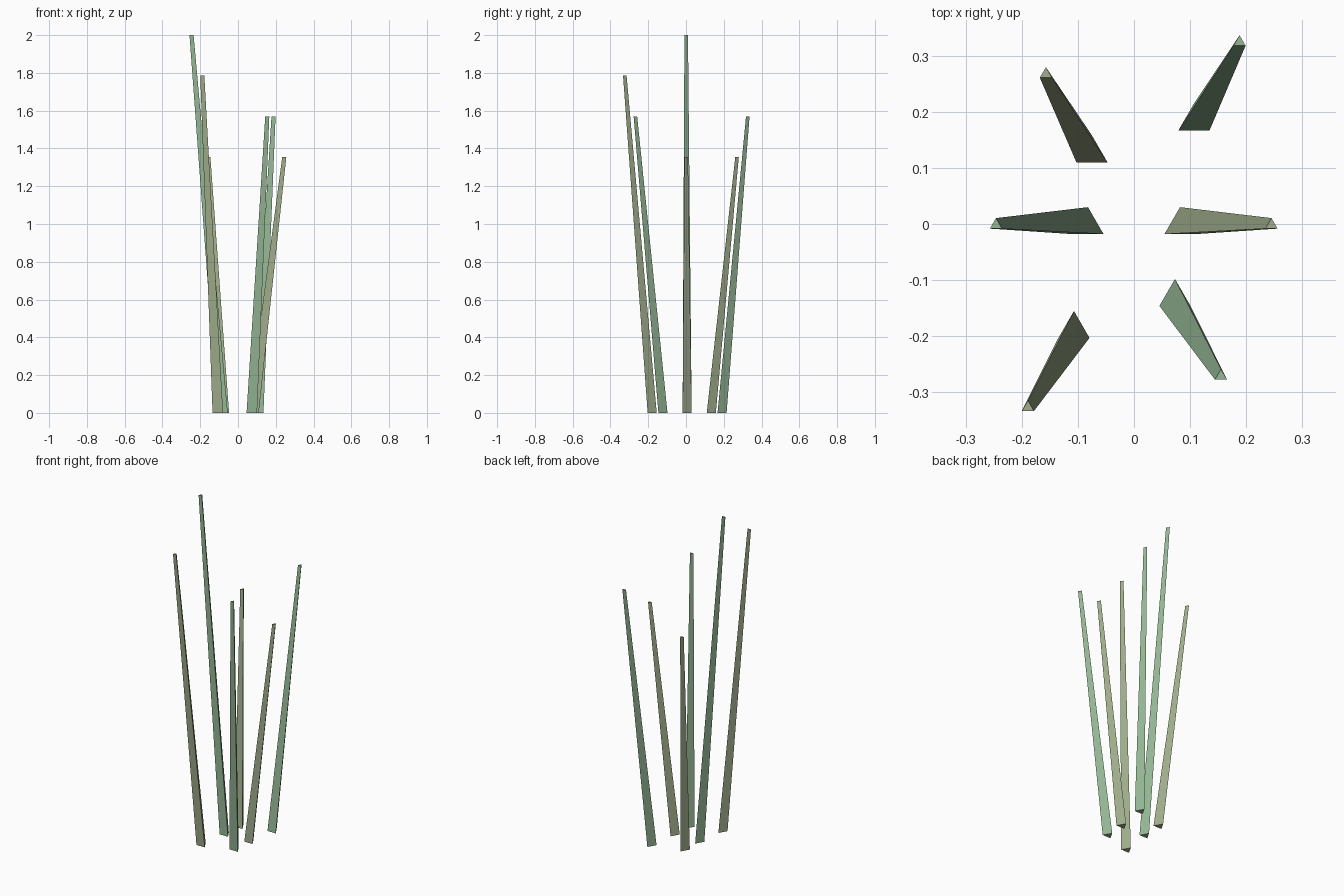
import bpy
import bmesh
from math import sin, cos, tau
from mathutils import Vector

if "Cube" in bpy.data.objects:
    bpy.data.objects.remove(bpy.data.objects["Cube"])


def material(name, color):
    m = bpy.data.materials.new(name)
    m.diffuse_color = color
    m.use_nodes = True
    m.node_tree.nodes["Principled BSDF"].inputs["Base Color"].default_value = m.diffuse_color
    return m


green = material("green_stalk", (0.30, 0.47, 0.30, 1))
olive = material("olive_stalk", (0.35, 0.42, 0.26, 1))

BASE_R, TIP_R, SIDES = 0.032, 0.0125, 3


def stalk(name, base, tip, height, mat):
    """Tapered, leaning three-sided stalk with flat ends."""
    bm = bmesh.new()
    rings = []
    for (x, y), z, r in ((base, 0, BASE_R), (tip, height, TIP_R)):
        ring = []
        for i in range(SIDES):
            a = tau / 4 + tau * i / SIDES
            ring.append(bm.verts.new(Vector((x + r * cos(a), y + r * sin(a), z))))
        rings.append(ring)
    low, high = rings
    bm.faces.new(low[::-1])
    bm.faces.new(high)
    for i in range(SIDES):
        j = (i + 1) % SIDES
        bm.faces.new((low[i], low[j], high[j], high[i]))
    mesh = bpy.data.meshes.new(name)
    bm.to_mesh(mesh)
    bm.free()
    mesh.materials.append(mat)
    bpy.context.collection.objects.link(bpy.data.objects.new(name, mesh))


# Six stalks fanning outwards: base centre, tip centre, height
stalks = [
    ((0.082, -0.002), (0.245, -0.002), 1.355),
    ((0.107, 0.183), (0.188, 0.324), 1.57),
    ((-0.075, 0.126), (-0.157, 0.267), 1.355),
    ((-0.082, -0.002), (-0.246, -0.002), 2.0),
    ((-0.107, -0.187), (-0.189, -0.327), 1.785),
    ((0.073, -0.130), (0.155, -0.271), 1.57),
]
for n, (base, tip, height) in enumerate(stalks):
    stalk(f"grass_stalk_{n + 1}", base, tip, height, green if n % 2 else olive)
